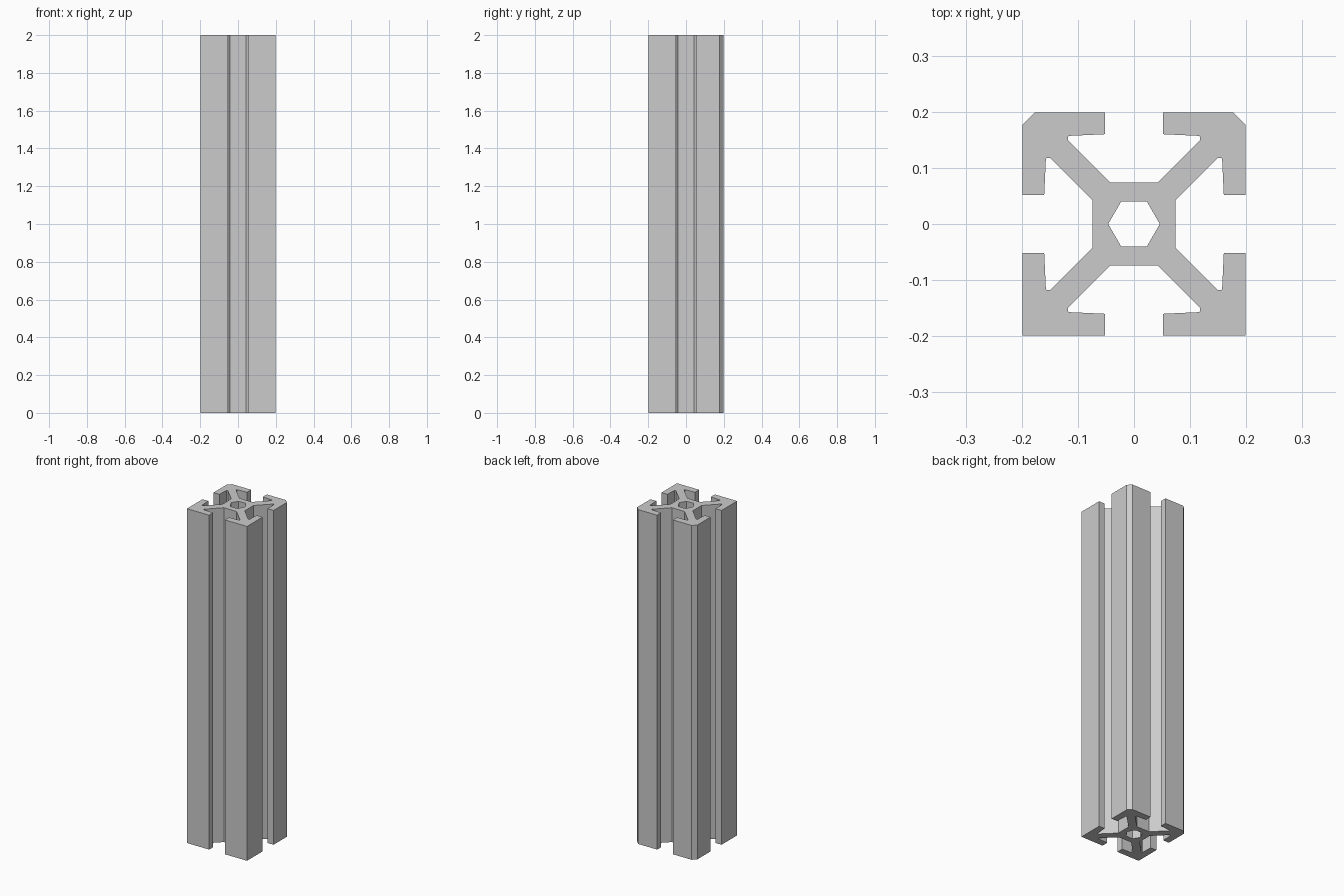
import bpy, bmesh, math
from mathutils import Matrix, Vector

cube = bpy.data.objects.get("Cube")
if cube:
    bpy.data.objects.remove(cube, do_unlink=True)

LENGTH = 2.0
HALF = 0.199

# Brushed metal
metal = bpy.data.materials.new("light_grey_metal")
metal.use_nodes = True
grey = (0.6, 0.6, 0.6, 1)
metal.diffuse_color = grey
metal.node_tree.nodes["Principled BSDF"].inputs["Base Color"].default_value = grey


def corner_arm(chamfer):
    """One diagonal arm: half a T-slot, mirrored across the diagonal."""
    half = [(0.074, 0.042), (0.15, 0.118), (0.157, 0.117),
            (0.16, 0.052), (HALF, 0.052)]
    mirrored = [(y, x) for x, y in reversed(half)]
    if chamfer:
        tip = [(HALF, HALF - chamfer), (HALF - chamfer, HALF)]
    else:
        tip = [(HALF, HALF)]
    return half + tip + mirrored


def add_loop(bm, points):
    """Closed ring of edges on the ground."""
    verts = [bm.verts.new((x, y, 0)) for x, y in points]
    return [bm.edges.new((v, verts[i - 1])) for i, v in enumerate(verts)]


# Outline: four arms turned around the axis, rear corners chamfered
outline = []
for quarter, chamfer in enumerate((0.022, 0.022, 0, 0)):
    turn = Matrix.Rotation(quarter * math.pi / 2, 2)
    outline += [turn @ Vector(p) for p in corner_arm(chamfer)]

# Centre bore: low-sided ring
SIDES = 6
bore = [(0.046 * math.cos(a), 0.046 * math.sin(a))
        for a in (math.tau * i / SIDES for i in range(SIDES))]

# Fill the profile and extrude it to full length
bm = bmesh.new()
edges = add_loop(bm, outline) + add_loop(bm, bore)
bmesh.ops.triangle_fill(bm, edges=edges, use_beauty=True)
result = bmesh.ops.extrude_face_region(bm, geom=bm.faces[:], use_keep_orig=True)
top = [g for g in result["geom"] if isinstance(g, bmesh.types.BMVert)]
bmesh.ops.translate(bm, verts=top, vec=(0, 0, LENGTH))
bmesh.ops.recalc_face_normals(bm, faces=bm.faces[:])

mesh = bpy.data.meshes.new("slotted_rail")
bm.to_mesh(mesh)
bm.free()
mesh.materials.append(metal)
rail = bpy.data.objects.new("slotted_rail", mesh)
bpy.context.collection.objects.link(rail)
